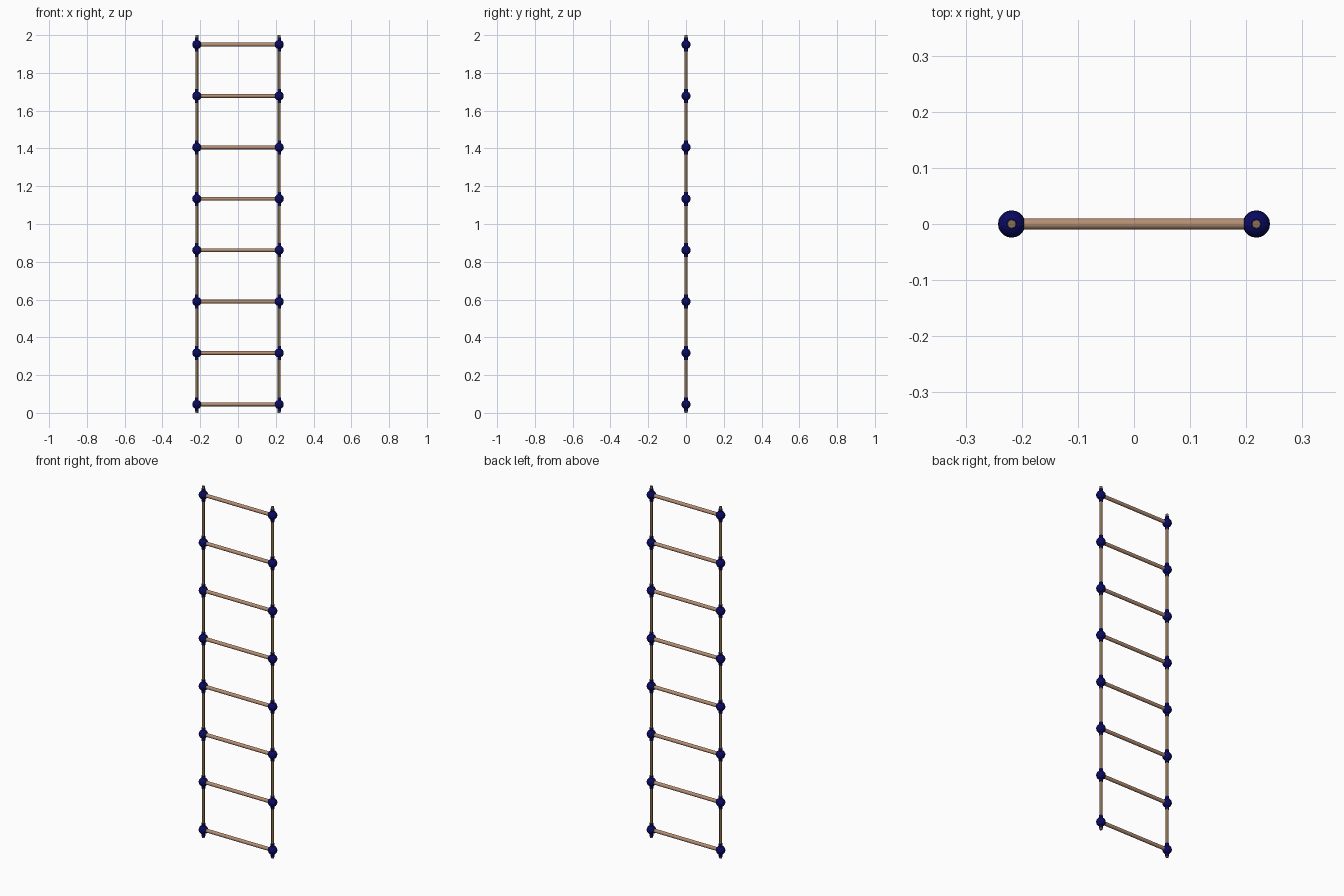
import bpy, math

if "Cube" in bpy.data.objects:
    bpy.data.objects.remove(bpy.data.objects["Cube"])

def material(name, rgb):
    m = bpy.data.materials.new(name)
    m.diffuse_color = (*rgb, 1)
    m.use_nodes = True
    m.node_tree.nodes["Principled BSDF"].inputs["Base Color"].default_value = m.diffuse_color
    return m

rope_mat = material("rope brown", (0.25, 0.16, 0.075))
wood_mat = material("rung wood", (0.46, 0.27, 0.17))
navy_mat = material("navy binding", (0.003, 0.003, 0.12))

X = 0.218                                        # rope offset from centre
LEVELS = [0.045 + i * 1.905 / 7 for i in range(8)]

def finish(name, mat):
    o = bpy.context.object
    o.name = name
    o.data.materials.append(mat)
    bpy.ops.object.shade_smooth_by_angle(angle=math.radians(50))
    return o

def rod(name, mat, r, length, loc, rot=(0, 0, 0), sides=12):
    bpy.ops.mesh.primitive_cylinder_add(vertices=sides, radius=r, depth=length,
                                        location=loc, rotation=rot)
    return finish(name, mat)

# Two vertical side ropes
for side, x in (("left", -X), ("right", X)):
    rod(f"{side}_rope", rope_mat, 0.0078, 2.0, (x, 0, 1.0), sides=8)

for i, z in enumerate(LEVELS, 1):
    # Round wooden rung
    rod(f"rung_{i}", wood_mat, 0.01, 2 * X, (0, 0, z), (0, math.pi / 2, 0), 16)
    for side, x in (("left", -X), ("right", X)):
        # Round knot with a thin binding above and below it
        bpy.ops.mesh.primitive_uv_sphere_add(segments=20, ring_count=12,
                                             radius=0.0243, location=(x, 0, z))
        finish(f"{side}_knot_{i}", navy_mat)
        rod(f"{side}_binding_{i}", navy_mat, 0.0098, 0.074, (x, 0, z))
